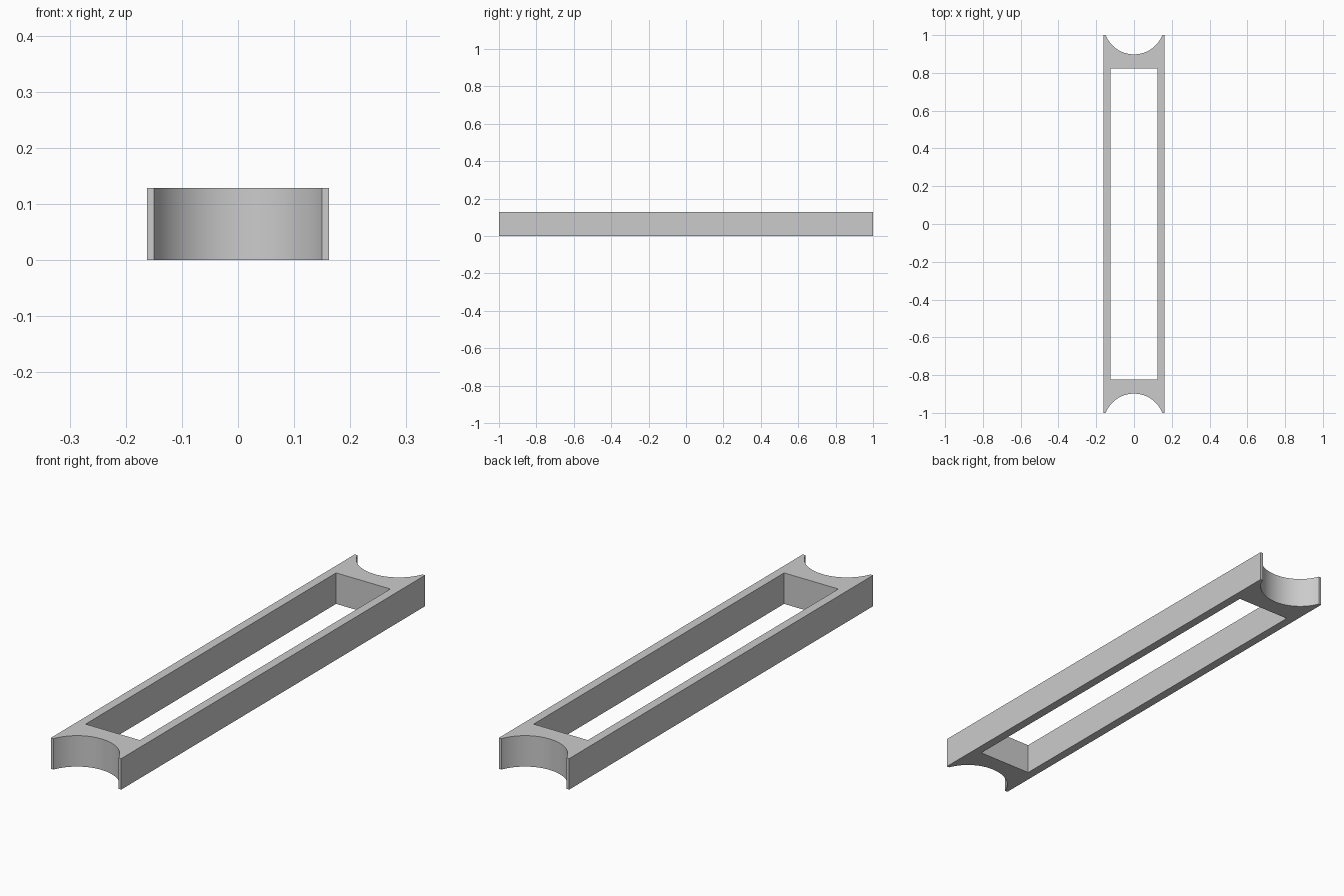
import bpy, bmesh, math

cube = bpy.data.objects.get("Cube")
if cube:
    bpy.data.objects.remove(cube, do_unlink=True)

HALF_W, HALF_L, HEIGHT = 0.162, 1.0, 0.129
SLOT_X, SLOT_Y = 0.125, 0.824
NOTCH_X, NOTCH_DEPTH, SEGMENTS = 0.15, 0.102, 40

# Plain grey material
grey = bpy.data.materials.new("light grey")
grey.use_nodes = True
colour = (0.6, 0.6, 0.6, 1)
grey.diffuse_color = colour
grey.node_tree.nodes["Principled BSDF"].inputs["Base Color"].default_value = colour

bm = bmesh.new()


def flat_face(points):
    return bm.faces.new([bm.verts.new((x, y, 0)) for x, y in points])


# Round notch, as an arc through its two tips and its deepest point
radius = (NOTCH_X ** 2 + NOTCH_DEPTH ** 2) / (2 * NOTCH_DEPTH)
centre_y = HALF_L - NOTCH_DEPTH + radius
sweep = math.asin(NOTCH_X / radius)
arc = []
for i in range(SEGMENTS + 1):
    a = sweep * (2 * i / SEGMENTS - 1)
    arc.append((radius * math.sin(a), centre_y - radius * math.cos(a)))

# Notched ends and side rails, mitred at the slot corners
end = arc + [(HALF_W, HALF_L), (SLOT_X, SLOT_Y), (-SLOT_X, SLOT_Y), (-HALF_W, HALF_L)]
rail = [(HALF_W, HALF_L), (HALF_W, -HALF_L), (SLOT_X, -SLOT_Y), (SLOT_X, SLOT_Y)]
for s in (1, -1):
    flat_face([(s * x, s * y) for x, y in end])
    flat_face([(s * x, s * y) for x, y in rail])
bmesh.ops.remove_doubles(bm, verts=bm.verts, dist=0.0001)

# Raise the outline to full height
raised = bmesh.ops.extrude_face_region(bm, geom=bm.faces[:], use_keep_orig=True)
top = [v for v in raised["geom"] if isinstance(v, bmesh.types.BMVert)]
bmesh.ops.translate(bm, verts=top, vec=(0, 0, HEIGHT))
bmesh.ops.recalc_face_normals(bm, faces=bm.faces)

mesh = bpy.data.meshes.new("slotted_spacer_bar")
bm.to_mesh(mesh)
bm.free()
mesh.materials.append(grey)
bar = bpy.data.objects.new("slotted_spacer_bar", mesh)
bpy.context.collection.objects.link(bar)

# Smooth notch walls, sharp edges elsewhere
bpy.ops.object.select_all(action="DESELECT")
bar.select_set(True)
bpy.context.view_layer.objects.active = bar
bpy.ops.object.shade_smooth_by_angle(angle=math.radians(30))
